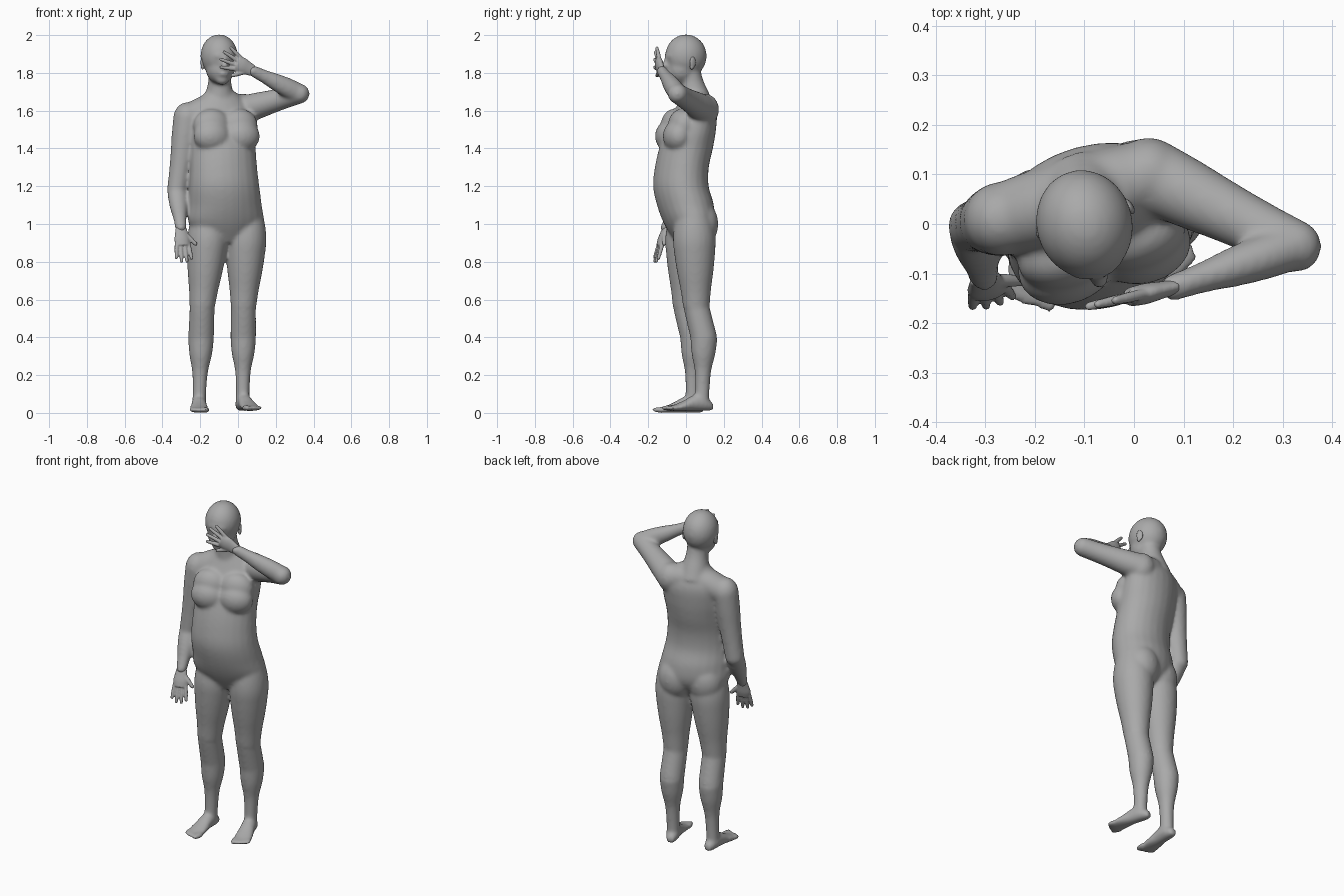
import bpy, bmesh, math
from mathutils import Vector, Matrix

default_cube = bpy.data.objects.get("Cube")
if default_cube:
    bpy.data.objects.remove(default_cube, do_unlink=True)

skin = bpy.data.materials.new("matte grey")
skin.use_nodes = True
skin.diffuse_color = (0.4, 0.4, 0.4, 1)
skin.node_tree.nodes["Principled BSDF"].inputs["Base Color"].default_value = skin.diffuse_color

# The figure is turned a little, so it has its own left and front
YAW = math.radians(15)
UP = Vector((0, 0, 1))
LEFT = Vector((math.cos(YAW), math.sin(YAW), 0))
FRONT = LEFT.cross(UP)


def rounded(rings, steps=4):
    """Pass a smooth curve through the centres and sizes of the rings."""
    result = []
    for i in range(len(rings) - 1):
        before, start = rings[max(i - 1, 0)], rings[i]
        end, after = rings[i + 1], rings[min(i + 2, len(rings) - 1)]
        leave, arrive = (end - before) / 2, (after - start) / 2
        for step in range(steps):
            t = step / steps
            blend = t * t * (3 - 2 * t)
            ease_out, ease_in = t * (1 - t) * (1 - t), t * t * (t - 1)
            result.append(start.lerp(end, blend) + leave * ease_out + arrive * ease_in)
    return result + [rings[-1]]


def loft(bm, centres, widths, depths, side, axis, sides=24):
    """Skin elliptical rings that stand square to the axis."""
    across = (side - axis * side.dot(axis)).normalized()
    through = axis.cross(across)
    rings = [Vector((*c, w, d)) for c, w, d in zip(centres, widths, depths)]
    loops = []
    for x, y, z, width, depth in rounded(rings):
        loop = []
        for k in range(sides):
            angle = math.tau * k / sides
            rim = across * width * math.cos(angle) + through * depth * math.sin(angle)
            loop.append(bm.verts.new(Vector((x, y, z)) + rim))
        loops.append(loop)
    for low, high in zip(loops, loops[1:]):
        for k in range(sides):
            bm.faces.new((low[k - 1], low[k], high[k], high[k - 1]))
    bm.faces.new(loops[0])
    bm.faces.new(reversed(loops[-1]))


def limb(bm, start, end, radii, side=LEFT, flat=1, sides=24):
    """Round or flattened limb with evenly spaced radii."""
    last = len(radii) - 1
    centres = [start.lerp(end, i / last) for i in range(last + 1)]
    loft(bm, centres, radii, [r * flat for r in radii], side, (end - start).normalized(), sides)


def blob(bm, centre, radii, yaw=YAW):
    place = Matrix.Translation(centre) @ Matrix.Rotation(yaw, 4, "Z")
    bmesh.ops.create_uvsphere(bm, u_segments=24, v_segments=16, radius=1,
                              matrix=place @ Matrix.Diagonal((*radii, 1)))


def ball(bm, centre, radius):
    blob(bm, centre, (radius, radius, radius))


def digit(bm, start, end, radius, side):
    """Finger or toe with a round tip."""
    tip = radius * 0.8
    limb(bm, start, end, (radius, radius, tip), side, sides=12)
    ball(bm, end, tip)


def finish(name, bm, voxel, passes):
    """Fuse overlapping volumes into one soft skin."""
    bmesh.ops.recalc_face_normals(bm, faces=bm.faces)
    mesh = bpy.data.meshes.new(name)
    bm.to_mesh(mesh)
    bm.free()
    part = bpy.data.objects.new(name, mesh)
    bpy.context.collection.objects.link(part)
    mesh.materials.append(skin)
    fuse = part.modifiers.new("fuse", "REMESH")
    fuse.mode = "VOXEL"
    fuse.voxel_size = voxel
    fuse.use_smooth_shade = True
    soften = part.modifiers.new("soften", "SMOOTH")
    soften.factor = 0.5
    soften.iterations = passes


def add_torso(bm):
    widths = (.1, .2, .197, .188, .18, .177, .185, .175, .08)
    depths = (.06, .125, .147, .144, .14, .14, .13, .105, .06)
    sway = (.01, .015, -.003, -.027, -.022, 0, .025, .05, .05)
    centres = [Vector((-.06 - i * .004, y, .9 + i * .1)) for i, y in enumerate(sway)]
    loft(bm, centres, widths, depths, LEFT, UP)
    limb(bm, Vector((-.1, .06, 1.62)), Vector((-.095, .015, 1.82)), (.09, .075, .061, .061))
    # Chest and seat
    for s in (-1, 1):
        blob(bm, centres[6] + LEFT * s * .08 + FRONT * .095 - UP * .035, (.1, .075, .085))
        blob(bm, centres[6] + LEFT * s * .075 + FRONT * .07 + UP * .02, (.1, .07, .09))
        blob(bm, centres[1] + LEFT * s * .085 - FRONT * .045, (.1, .09, .12))


def add_head(bm):
    skull = Vector((-.1, 0, 1.89))
    blob(bm, skull, (.098, .111, .114))
    blob(bm, skull + FRONT * .025 - UP * .07, (.077, .078, .08))
    # Chin, lips, nose tip, nose bridge and brow
    for ahead, drop, radii in ((.065, .125, (.037, .034, .03)), (.096, .095, (.03, .018, .016)),
                               (.112, .05, (.02, .026, .02)), (.103, .03, (.015, .019, .038)),
                               (.094, 0, (.053, .021, .015))):
        blob(bm, skull + FRONT * ahead - UP * drop, radii)


def add_arm(bm, shoulder, elbow, wrist, side):
    limb(bm, Vector((-.1, .055, 1.63)), shoulder, (.078, .08, .072), UP)
    limb(bm, shoulder, elbow, (.075, .07, .062, .056, .053), side)
    blob(bm, shoulder, (.075, .075, .085))
    ball(bm, elbow, .053)
    limb(bm, elbow, wrist, (.052, .052, .046, .036, .031), side, .88)
    ball(bm, wrist, .028)


def add_leg(bm, hip, knee, ankle):
    """Thigh, then a lower leg bowed back at the calf."""
    calf = knee.lerp(ankle, .33) + Vector((0, .03, 0))
    limb(bm, hip, knee, (.07, .096, .108, .102, .091, .077, .067), flat=1.05)
    ball(bm, knee, .066)
    limb(bm, knee, calf, (.066, .067, .068), flat=1.03)
    ball(bm, calf, .067)
    limb(bm, calf, ankle, (.068, .06, .043, .037, .036), flat=1.06)


def add_foot(bm, ankle, inner, angle):
    """Heel to ball, with five toes shrinking away from the big one."""
    out = Vector((math.cos(angle), math.sin(angle), 0))
    ahead = out.cross(UP)
    sole = ankle - UP * .055
    heights = (.022, .036, .045, .041, .03, .021, .014)
    widths = (.02, .036, .04, .041, .047, .052, .048)
    centres = [sole + ahead * (i * .038 - .06) + UP * h for i, h in enumerate(heights)]
    loft(bm, centres, widths, heights, out, ahead)
    for k in range(5):
        radius = .017 if k == 0 else .013
        root = sole + out * inner * (.038 - k * .02) + ahead * .15 + UP * .016
        digit(bm, root, root + ahead * (.052 - k * k * .0015), radius, out)


def add_hand(name, wrist, along, thumbward, fan):
    """Flat palm, four fanned fingers and a thumb."""
    bm = bmesh.new()
    along = along.normalized()
    thumbward = (thumbward - along * along.dot(thumbward)).normalized()
    limb(bm, wrist, wrist + along * .1, (.03, .036, .042, .038), thumbward, .5)
    for k, length in enumerate((.085, .1, .1, .08)):
        offset = 1.5 - k
        knuckle = wrist + along * .085 + thumbward * offset * .021
        aim = (along + thumbward * offset * fan).normalized()
        digit(bm, knuckle, knuckle + aim * length, .011, thumbward)
    thumb = wrist + along * .035 + thumbward * .02
    digit(bm, thumb, thumb + along * .055 + thumbward * .05, .013, along.cross(thumbward))
    finish(name, bm, .0045, 2)


# Joints of the pose
right_wrist = Vector((-.302, -.108, .98))
left_wrist = Vector((.08, -.128, 1.81))
right_ankle = Vector((-.206, .035, .055))
left_ankle = Vector((.025, .085, .065))

body = bmesh.new()
add_torso(body)
add_head(body)
add_arm(body, Vector((-.268, .01, 1.56)), Vector((-.323, -.005, 1.18)), right_wrist, LEFT)
add_arm(body, Vector((.03, .1, 1.605)), Vector((.326, -.045, 1.69)), left_wrist, UP)
add_leg(body, Vector((-.147, .005, 1.1)), Vector((-.19, 0, .56)), right_ankle)
add_leg(body, Vector((.049, .038, 1.1)), Vector((.029, .055, .56)), left_ankle)
add_foot(body, right_ankle, 1, 0)
add_foot(body, left_ankle, -1, .3)
finish("body", body, .009, 12)

add_hand("right_hand", right_wrist, Vector((.1, -.3, -1)), LEFT, .08)
add_hand("left_hand", left_wrist, Vector((-.9, -.2, .45)), -UP, .22)

# Ears
for s, name in ((-1, "right_ear"), (1, "left_ear")):
    ear = bmesh.new()
    lobe = Vector((-.1, .012, 1.855)) + LEFT * s * .092
    blob(ear, lobe, (.009, .019, .032), YAW + s * .35)
    blob(ear, lobe + FRONT * .006 - UP * .02, (.009, .011, .018))
    finish(name, ear, .004, 2)
